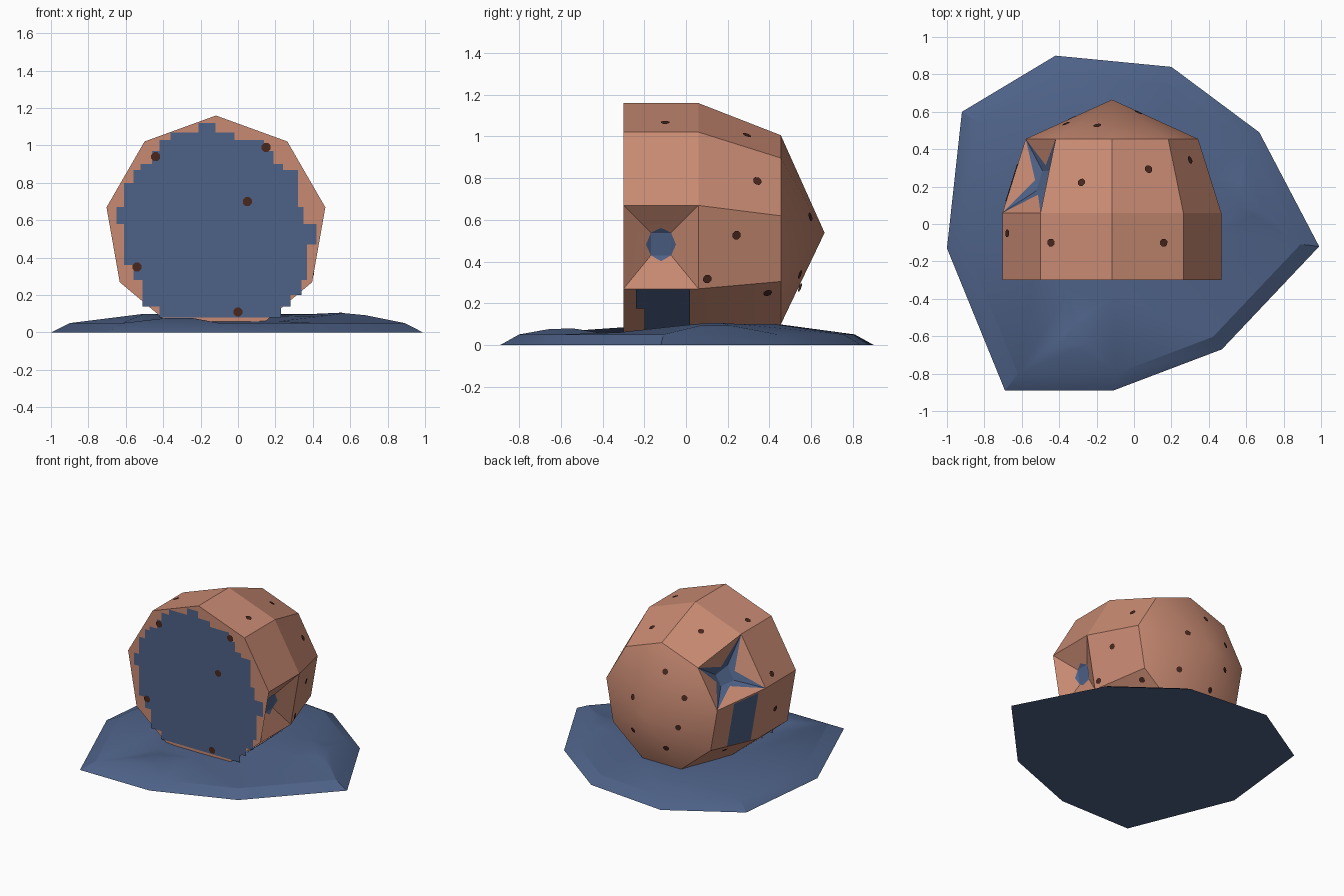
import bpy, bmesh, math
from mathutils import Vector
from mathutils.bvhtree import BVHTree

if "Cube" in bpy.data.objects:
    bpy.data.objects.remove(bpy.data.objects["Cube"])


def material(name, rgb):
    m = bpy.data.materials.new(name)
    m.diffuse_color = (*rgb, 1)
    m.use_nodes = True
    m.node_tree.nodes["Principled BSDF"].inputs["Base Color"].default_value = m.diffuse_color
    return m


MATS = [material("clay_brown", (0.58, 0.255, 0.17)),
        material("slate_blue", (0.076, 0.122, 0.245)),
        material("dark_spot", (0.065, 0.02, 0.013))]
BROWN, BLUE, SPOT = 0, 1, 2


def finish(bm, name, smooth=None, fix=True):
    if fix:
        bmesh.ops.recalc_face_normals(bm, faces=bm.faces)
    me = bpy.data.meshes.new(name)
    bm.to_mesh(me)
    bm.free()
    for m in MATS:
        me.materials.append(m)
    ob = bpy.data.objects.new(name, me)
    bpy.context.collection.objects.link(ob)
    if smooth:
        bpy.ops.object.select_all(action='DESELECT')
        ob.select_set(True)
        bpy.context.view_layer.objects.active = ob
        bpy.ops.object.shade_smooth_by_angle(angle=math.radians(smooth))
    return ob


def add_face(bm, verts, mat):
    f = bm.faces.new(verts)
    f.material_index = mat
    return f


def star_panel(bm, quad, inside, depth, rim, spike, core):
    """Four-pointed star pushed in (or out) of a quad."""
    co = [v.co for v in quad]
    c = sum(co, Vector()) / 4
    n = (co[2] - co[0]).cross(co[3] - co[1]).normalized()
    if n.dot(c - inside) < 0:
        n = -n
    mids = [bm.verts.new(((co[i] + co[(i + 1) % 4]) / 2).lerp(c, 0.6) - n * depth)
            for i in range(4)]
    inner = [bm.verts.new(c.lerp(co[i], 0.27) - n * depth * 1.2) for i in range(4)]
    for i in range(4):
        add_face(bm, (quad[i], quad[(i + 1) % 4], mids[i]), rim)
        add_face(bm, (quad[i], mids[i], inner[i]), spike)
        add_face(bm, (quad[i], inner[i], mids[i - 1]), spike)
        add_face(bm, (mids[i], inner[(i + 1) % 4], inner[i]), core)
    add_face(bm, inner, core)


# Flat irregular base
OUT = [(-.42, .9), (.2, .84), (.67, .49), (.99, -.12), (.47, -.67),
       (-.11, -.89), (-.69, -.89), (-1, -.13), (-.92, .6)]
TOP = [(-.22, .44, .1), (.12, .42, .1), (.42, .25, .1), (.47, -.05, .09), (.22, -.32, .06),
       (-.11, -.38, .052), (-.36, -.38, .052), (-.5, -.07, .1), (-.46, .3, .1)]
bm = bmesh.new()
rings = [[bm.verts.new((x, y, 0)) for x, y in OUT],
         [bm.verts.new((x * .9, y * .9, .05)) for x, y in OUT],
         [bm.verts.new(p) for p in TOP]]
hub = bm.verts.new((-.05, .03, .08))
add_face(bm, rings[0], BLUE)
for i in range(9):
    j = (i + 1) % 9
    add_face(bm, (rings[0][i], rings[0][j], rings[1][j], rings[1][i]), BLUE)
    quad = (rings[1][i], rings[1][j], rings[2][j], rings[2][i])
    if i in (2, 5):
        star_panel(bm, quad, Vector((0, 0, -5)), -.022, BLUE, BLUE, BLUE)
    else:
        add_face(bm, quad, BLUE)
    add_face(bm, (rings[2][i], rings[2][j], hub), BLUE)
finish(bm, "base", 20)

# Nine-sided body: straight barrel, tapered section, pointed back
CX = -.118
MID = Vector((CX, .05, .55))


def rim_point(deg, y):
    t = max(0, (y - .06) / .395)
    r, cz = .594 + t * (.468 - .594), .566 + t * (.538 - .566)
    a = math.radians(deg)
    return Vector((CX + r * math.cos(a), y, cz + r * math.sin(a)))


bm = bmesh.new()
body = [[bm.verts.new(rim_point(90 + 40 * i, y)) for i in range(9)]
        for y in (-.3, .06, .455)]
tip = bm.verts.new((CX, .665, .538))
add_face(bm, body[0], BROWN)
for i in range(9):
    j = (i + 1) % 9
    for s in range(2):
        quad = (body[s][i], body[s][j], body[s + 1][j], body[s + 1][i])
        if (s, i) == (0, 6):       # right star, barrel section
            star_panel(bm, quad, MID, .07, BROWN, BROWN, BLUE)
        elif (s, i) == (1, 1):     # left star, tapered section
            star_panel(bm, quad, MID, .07, BROWN, BLUE, BLUE)
        else:
            add_face(bm, quad, BROWN)
    add_face(bm, (body[2][i], body[2][j], tip), BROWN)
bmesh.ops.recalc_face_normals(bm, faces=bm.faces)
tree = BVHTree.FromBMesh(bm)
finish(bm, "body", 17)

# Stepped blue patch on the front: top of each row, left, right
ROWS = [(1.12, -.21, -.12), (1.07, -.36, -.02), (1.03, -.42, .14), (.97, -.46, .19),
        (.90, -.52, .24), (.87, -.56, .32), (.80, -.61, .32), (.67, -.65, .35),
        (.58, -.61, .42), (.47, -.61, .37), (.36, -.56, .37), (.28, -.51, .34),
        (.20, -.51, .28), (.14, -.42, .23), (.08, 0, 0)]
bm = bmesh.new()
for (z1, xl, xr), (z0, _, _) in zip(ROWS, ROWS[1:]):
    add_face(bm, [bm.verts.new((x, -.306, z)) for x, z in
                  ((xl, z0), (xr, z0), (xr, z1), (xl, z1))], BLUE)
finish(bm, "front_patch", fix=False)

# Blue patches on the sides: start angle, end angle, y range
bm = bmesh.new()
for a0, a1, f0, f1, y0, y1 in ((-30, -70, 0, 1, -.2, .02), (-30, -70, 0, .35, -.24, -.2),
                               (170, 210, .02, .98, .12, .32)):
    pts = [rim_point(a0, y).lerp(rim_point(a1, y), f)
           for y, f in ((y0, f0), (y1, f0), (y1, f1), (y0, f1))]
    n = (pts[2] - pts[0]).cross(pts[3] - pts[1]).normalized()
    c = sum(pts, Vector()) / 4
    if n.dot(c - MID) < 0:
        n = -n
        pts.reverse()
    add_face(bm, [bm.verts.new(p + n * .005) for p in pts], BLUE)
finish(bm, "side_patches", fix=False)

# Dark spots
bm = bmesh.new()


def spot(p, n, r):
    n = n.normalized()
    u = n.orthogonal().normalized()
    w = n.cross(u)
    add_face(bm, [bm.verts.new(p + n * .008 + r * (u * math.cos(a) + w * math.sin(a)))
                  for a in (math.tau * (k + .5) / 8 for k in range(8))], SPOT)


for x, z in ((-.44, .94), (.15, .99), (.05, .70), (-.54, .35), (0, .11)):
    spot(Vector((x, -.3, z)), Vector((0, -1, 0)), .026)
for deg, y in ((108, .22), (67, .29), (62, -.1), (123, -.1), (162, -.05), (30, .34), (-2, .24),
               (-24, .1), (-38, .39), (215, .3), (190, -.1), (105, .52), (26, .59),
               (150, .53), (200, .56), (250, .54), (310, .54)):
    a = math.radians(deg)
    d = Vector((math.cos(a), 0, math.sin(a)))
    hit, n, _, _ = tree.ray_cast(Vector((CX, y, .545)), d)
    if hit:
        spot(hit, n if n.dot(d) > 0 else -n, .022)
finish(bm, "spots", fix=False)
